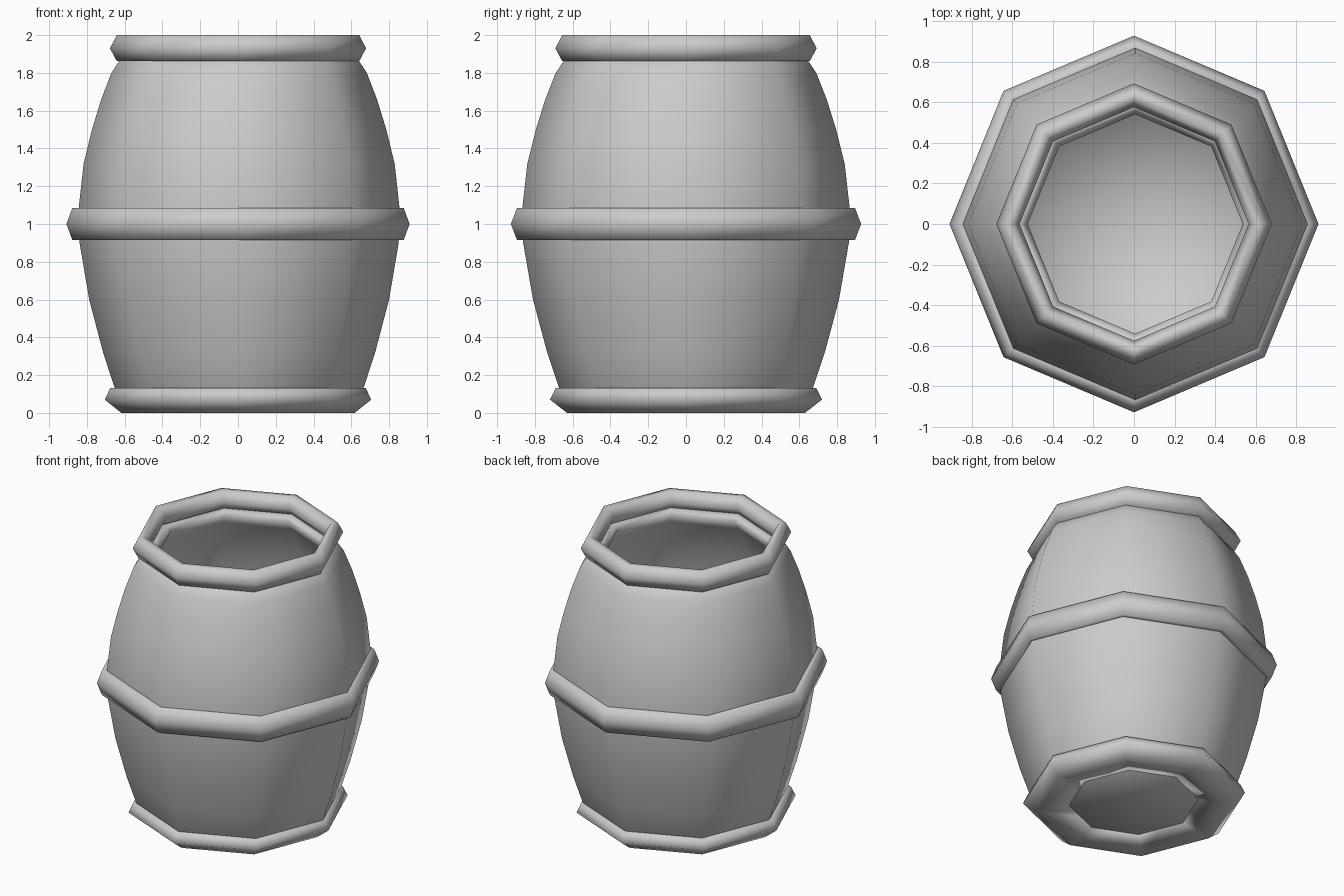
import bpy, bmesh, math

cube = bpy.data.objects.get("Cube")
if cube:
    bpy.data.objects.remove(cube, do_unlink=True)

SIDES = 8
X_SCALE = 0.98  # slightly narrower across x than y

grey = bpy.data.materials.new("plain_grey")
grey.use_nodes = True
colour = (0.6, 0.6, 0.6, 1)
grey.diffuse_color = colour
grey.node_tree.nodes["Principled BSDF"].inputs["Base Color"].default_value = colour


def lathe(name, profile, cap=False, offset=0.0):
    """Turn a list of (radius, height) around z into a smooth eight-sided form.
    The form is either capped at both ends or closed into a hoop."""
    bm = bmesh.new()
    rings = []
    for r, z in profile:
        ring = []
        for i in range(SIDES):
            a = math.tau * i / SIDES
            ring.append(bm.verts.new((r * math.cos(a) * X_SCALE + offset, r * math.sin(a), z)))
        rings.append(ring)
    pairs = list(zip(rings, rings[1:]))
    if cap:
        bm.faces.new(rings[0])
        bm.faces.new(rings[-1])
    else:
        pairs.append((rings[-1], rings[0]))
    for a, b in pairs:
        for i in range(SIDES):
            j = (i + 1) % SIDES
            bm.faces.new((a[i], a[j], b[j], b[i]))
    bmesh.ops.recalc_face_normals(bm, faces=bm.faces)
    for face in bm.faces:
        face.smooth = True
    mesh = bpy.data.meshes.new(name)
    bm.to_mesh(mesh)
    bm.free()
    mesh.materials.append(grey)
    obj = bpy.data.objects.new(name, mesh)
    bpy.context.collection.objects.link(obj)


# Hollow body: shallow underside, bulging wall, rounded lip, inner wall, floor
lathe("barrel_body", [
    (0.07, 0.0), (0.63, 0.06), (0.675, 0.14), (0.735, 0.32),
    (0.81, 0.6), (0.862, 0.9), (0.866, 1.09), (0.84, 1.32), (0.795, 1.5),
    (0.745, 1.66), (0.69, 1.8), (0.65, 1.86), (0.59, 1.89), (0.54, 1.86),
    (0.60, 1.78), (0.70, 1.56), (0.78, 1.28), (0.80, 1.05), (0.79, 0.85),
    (0.74, 0.56), (0.66, 0.28), (0.57, 0.10), (0.07, 0.04)],
    cap=True, offset=0.006)

# Hoops with a ridged cross-section
lathe("top_hoop", [
    (0.655, 1.862), (0.692, 1.93), (0.655, 2.0), (0.61, 2.0),
    (0.575, 1.93), (0.61, 1.862)])
lathe("middle_hoop", [
    (0.895, 0.915), (0.927, 1.0), (0.895, 1.085), (0.84, 1.085),
    (0.82, 1.0), (0.84, 0.915)])
lathe("bottom_hoop", [
    (0.63, 0.0), (0.72, 0.07), (0.69, 0.132), (0.64, 0.132),
    (0.58, 0.08), (0.32, 0.055)])
